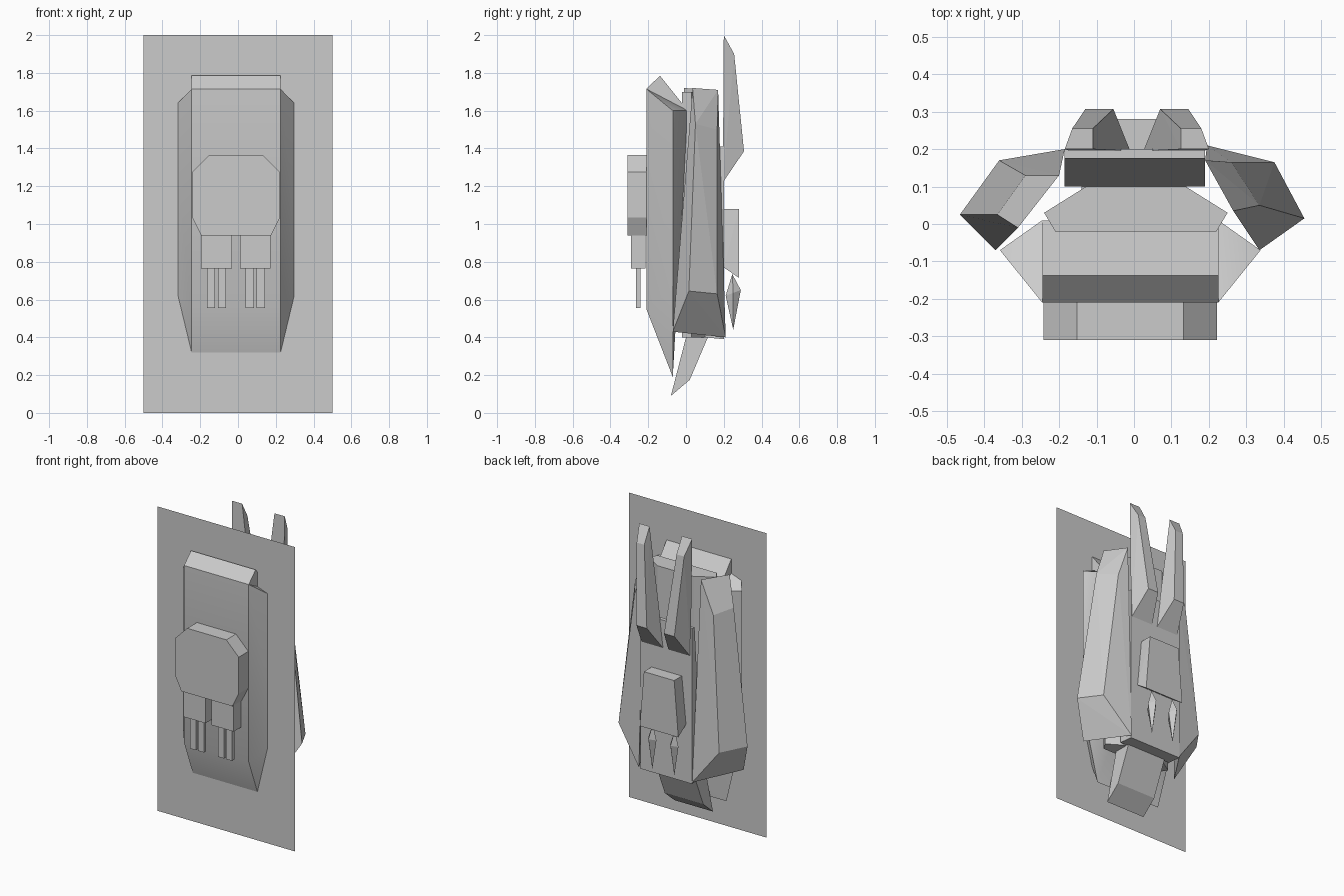
import bpy
import bmesh
import math
from mathutils import Vector

default_cube = bpy.data.objects.get("Cube")
if default_cube:
    bpy.data.objects.remove(default_cube, do_unlink=True)

# Single plain grey for the whole model
grey = bpy.data.materials.new("plain_grey")
grey.use_nodes = True
grey.diffuse_color = (0.6, 0.6, 0.6, 1)
shader = next(n for n in grey.node_tree.nodes if n.type == "BSDF_PRINCIPLED")
shader.inputs["Base Color"].default_value = grey.diffuse_color


def solid(name, points):
    """Faceted convex block spanning the given corner points."""
    bm = bmesh.new()
    verts = [bm.verts.new(Vector(p)) for p in points]
    result = bmesh.ops.convex_hull(bm, input=verts)
    spare = {v for v in result["geom_interior"] if isinstance(v, bmesh.types.BMVert)}
    bmesh.ops.delete(bm, geom=list(spare), context="VERTS")
    bmesh.ops.dissolve_limit(bm, angle_limit=math.radians(1),
                             verts=bm.verts[:], edges=bm.edges[:])
    bmesh.ops.recalc_face_normals(bm, faces=bm.faces[:])
    mesh = bpy.data.meshes.new(name)
    bm.to_mesh(mesh)
    bm.free()
    mesh.materials.append(grey)
    obj = bpy.data.objects.new(name, mesh)
    bpy.context.collection.objects.link(obj)
    return obj


def mirrored(points, centre):
    return [(2 * centre - x, y, z) for x, y, z in points]


def symmetric(name, half, centre):
    return solid(name, half + mirrored(half, centre))


def extruded(name, left, right, profile):
    """Side profile of (y, z) points stretched across x."""
    return solid(name, [(x, y, z) for x in (left, right) for y, z in profile])


def box(name, xs, ys, zs):
    return solid(name, [(x, y, z) for x in xs for y in ys for z in zs])


# Thin upright card through the front hull
bpy.ops.mesh.primitive_plane_add(size=1, location=(0, -0.12, 1),
                                 rotation=(math.pi / 2, 0, 0))
card = bpy.context.object
card.name = "upright_card"
card.scale = (1, 2, 1)
card.data.materials.append(grey)

# Front hull with bevelled sides and a wedge on top
shield = symmetric("front_hull", [
    (0.225, -0.21, 1.715), (0.225, -0.21, 0.55),
    (0.338, -0.07, 1.6), (0.338, -0.07, 0.66),
    (0.225, 0.01, 1.6), (0.225, -0.07, 0.19)], -0.01)
extruded("hull_top_wedge", -0.245, 0.225,
         [(-0.21, 1.715), (-0.138, 1.785), (0.01, 1.6)])

# Inner body and its back panel
symmetric("inner_body", [
    (x, y, z) for x, y in ((0.22, -0.02), (0.25, 0.03), (0.138, 0.1))
    for z in (0.4, 1.7)], 0.005)
extruded("back_panel", -0.185, 0.19,
         [(0.1, 0.4), (0.175, 1.41), (0.2, 1.41), (0.2, 0.39)])

# Octagonal front pod with legs and prongs
pod_outline = [(0.142, 1.365), (0.232, 1.275), (0.232, 1.035), (0.185, 0.94)]
symmetric("front_pod", [(x - 0.01, y, z) for x, z in pod_outline
                        for y in (-0.31, -0.21)], -0.01)
for side, start in (("right", -0.195), ("left", 0.01)):
    box(f"{side}_pod_leg", (start, start + 0.162), (-0.29, -0.215), (0.765, 0.94))
    for number in range(2):
        x = start + 0.03 + number * 0.058
        box(f"{side}_prong_{number}", (x, x + 0.044), (-0.265, -0.24), (0.555, 0.765))

# Side arms, swept outwards towards the bottom
solid("left_arm", [
    (0.265, 0.035, 1.72), (0.19, 0.17, 1.71), (0.335, 0.05, 1.53), (0.26, 0.165, 1.5),
    (0.455, 0.015, 0.645), (0.375, 0.165, 0.63), (0.335, -0.07, 0.43), (0.195, 0.21, 0.4)])
solid("right_arm", [
    (-0.31, -0.01, 1.72), (-0.2, 0.13, 1.71), (-0.365, 0.025, 1.53), (-0.29, 0.13, 1.5),
    (-0.465, 0.025, 0.645), (-0.36, 0.17, 0.63), (-0.37, -0.07, 0.43), (-0.185, 0.2, 0.4)])

# Tall back fins
fin = [(-0.185, 0.2, 2), (-0.11, 0.2, 2), (-0.165, 0.255, 1.9), (-0.11, 0.255, 1.9),
       (-0.13, 0.307, 1.385), (-0.055, 0.307, 1.385), (-0.17, 0.195, 1.22), (-0.01, 0.195, 1.22)]
solid("right_fin", fin)
solid("left_fin", mirrored(fin, 0.0075))

# Back pack and the two spindles below it
symmetric("back_pack", [(0.11, 0.2, 1.08), (0.11, 0.28, 1.08),
                        (0.14, 0.2, 0.77), (0.14, 0.28, 0.715)], 0)
for side, x in (("right", -0.09), ("left", 0.07)):
    solid(f"{side}_spindle", [(x, 0.245, 0.735), (x, 0.25, 0.44), (x, 0.29, 0.65),
                              (x, 0.21, 0.62), (x - 0.03, 0.25, 0.635), (x + 0.03, 0.25, 0.635)])

# Tail plate hanging under the body
extruded("tail", -0.14, 0.14, [(-0.08, 0.09), (0.02, 0.175), (0.12, 0.41), (0, 0.4)])

# Soften only the shallow bend at the hull's foot
bpy.ops.object.select_all(action="DESELECT")
shield.select_set(True)
bpy.context.view_layer.objects.active = shield
bpy.ops.object.shade_smooth_by_angle(angle=math.radians(30))
